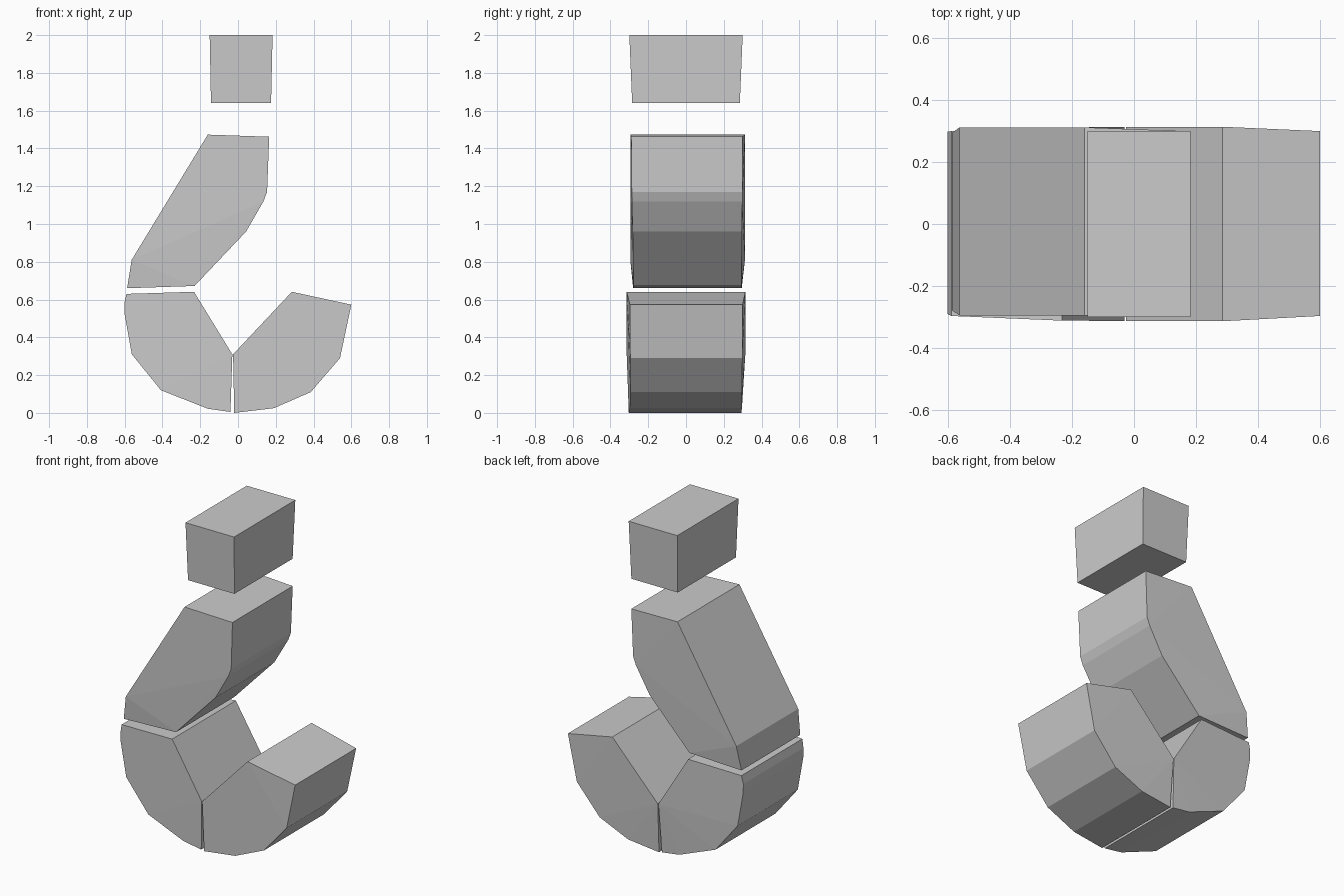
import bpy, bmesh


def hull_segment(name, profile):
    """Solid from an XZ profile; each point is (x, z, front y, back y)."""
    bm = bmesh.new()
    for x, z, front, back in profile:
        bm.verts.new((x, front, z))
        bm.verts.new((x, back, z))
    res = bmesh.ops.convex_hull(bm, input=bm.verts[:])
    loose = [v for v in bm.verts if not v.link_faces]
    bmesh.ops.delete(bm, geom=loose, context='VERTS')
    bmesh.ops.dissolve_limit(bm, angle_limit=0.01, verts=bm.verts[:], edges=bm.edges[:])
    bmesh.ops.recalc_face_normals(bm, faces=bm.faces[:])
    mesh = bpy.data.meshes.new(name)
    bm.to_mesh(mesh)
    bm.free()
    obj = bpy.data.objects.new(name, mesh)
    bpy.context.collection.objects.link(obj)
    return obj


# Floating block at the top
hull_segment("top_block", [
    (-0.15, 2.0, -0.30, 0.30), (0.183, 2.0, -0.30, 0.30),
    (0.175, 1.64, -0.285, 0.285), (-0.143, 1.64, -0.285, 0.285)])

# Slanted shank
hull_segment("shank", [
    (-0.16, 1.473, -0.295, 0.312), (0.165, 1.462, -0.29, 0.30),
    (0.154, 1.17, -0.287, 0.298), (0.135, 1.12, -0.287, 0.298),
    (0.043, 0.96, -0.282, 0.296), (-0.23, 0.672, -0.278, 0.294),
    (-0.587, 0.66, -0.28, 0.295), (-0.563, 0.81, -0.295, 0.312)])

# Left half of the bowl
hull_segment("left_curve", [
    (-0.59, 0.63, -0.297, 0.30), (-0.233, 0.641, -0.312, 0.312),
    (-0.03, 0.31, -0.313, 0.313), (-0.04, 0.005, -0.303, 0.293),
    (-0.16, 0.022, -0.30, 0.293), (-0.408, 0.12, -0.295, 0.293),
    (-0.562, 0.31, -0.292, 0.297), (-0.60, 0.52, -0.292, 0.298),
    (-0.602, 0.58, -0.29, 0.298)])

# Right half of the bowl, ending in the tip
hull_segment("right_curve", [
    (0.285, 0.641, -0.314, 0.314), (0.60, 0.573, -0.297, 0.30),
    (0.54, 0.29, -0.295, 0.298), (0.385, 0.11, -0.295, 0.296),
    (0.19, 0.025, -0.298, 0.296), (-0.02, 0.0, -0.303, 0.293),
    (-0.026, 0.31, -0.314, 0.314)])
